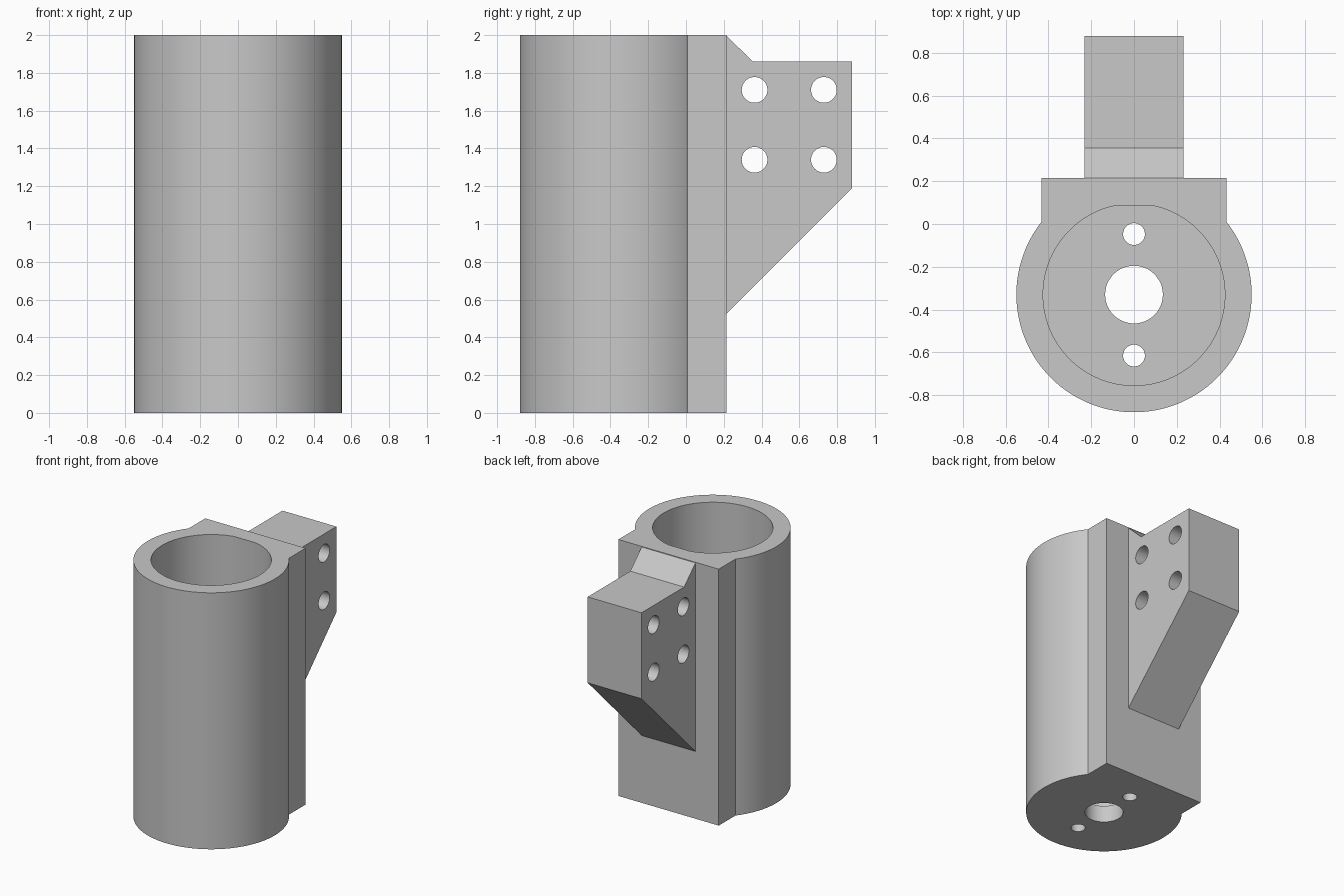
import bpy, bmesh, math
from mathutils import Vector

if "Cube" in bpy.data.objects:
    bpy.data.objects.remove(bpy.data.objects["Cube"], do_unlink=True)

grey = bpy.data.materials.new("plain grey")
grey.use_nodes = True
COLOUR = (0.58, 0.58, 0.58, 1.0)
grey.diffuse_color = COLOUR
grey.node_tree.nodes["Principled BSDF"].inputs["Base Color"].default_value = COLOUR

CY = -0.33                       # tube axis
R_OUT, R_BORE = 0.55, 0.425
BLOCK_X, BLOCK_Y = 0.433, 0.215  # rear mounting block
FLOOR = 0.13


def prism(name, points, direction):
    """Extrude a closed 3D outline along a direction."""
    bm = bmesh.new()
    face = bm.faces.new([bm.verts.new(p) for p in points])
    out = bmesh.ops.extrude_face_region(bm, geom=[face])
    moved = [g for g in out["geom"] if isinstance(g, bmesh.types.BMVert)]
    bmesh.ops.translate(bm, verts=moved, vec=Vector(direction))
    bmesh.ops.recalc_face_normals(bm, faces=bm.faces)
    mesh = bpy.data.meshes.new(name)
    bm.to_mesh(mesh)
    bm.free()
    mesh.materials.append(grey)
    obj = bpy.data.objects.new(name, mesh)
    bpy.context.collection.objects.link(obj)
    return obj


def circle(u, v, r, n):
    return [(u + r * math.cos(2 * math.pi * i / n),
             v + r * math.sin(2 * math.pi * i / n)) for i in range(n)]


def combine(target, tool, operation):
    """Apply a boolean and discard the tool object."""
    tool.hide_render = True
    mod = target.modifiers.new("boolean", 'BOOLEAN')
    mod.operation, mod.solver, mod.object = operation, 'EXACT', tool
    bpy.context.view_layer.update()
    graph = bpy.context.evaluated_depsgraph_get()
    mesh = bpy.data.meshes.new_from_object(target.evaluated_get(graph))
    target.modifiers.clear()
    target.data = mesh
    bpy.data.objects.remove(tool, do_unlink=True)


# Outer housing: round tube running into a square rear block
start = math.acos(BLOCK_X / R_OUT)
sweep = math.pi + 2 * start
N = 112
outline = [(R_OUT * math.cos(start - sweep * i / N),
            CY + R_OUT * math.sin(start - sweep * i / N), 0) for i in range(N + 1)]
outline += [(-BLOCK_X, BLOCK_Y, 0), (BLOCK_X, BLOCK_Y, 0)]
body = prism("tube_housing", outline, (0, 0, 2))

# Rear bracket with chamfered top and sloping underside
side = [(0.15, 0.525), (BLOCK_Y, 0.525), (0.88, 1.19), (0.88, 1.86),
        (0.355, 1.86), (BLOCK_Y, 1.995), (0.15, 1.995)]
bracket = prism("bracket", [(-0.232, y, z) for y, z in side], (0.464, 0, 0))
combine(body, bracket, 'UNION')

# Blind bore with a small flat at the rear
bore = [(x, min(y, 0.085), FLOOR) for x, y in circle(0, CY, R_BORE, 128)]
flat = [p for p in bore if p[1] >= 0.085]
ends = (min(flat), max(flat))
bore = [p for p in bore if p not in flat or p in ends]
combine(body, prism("bore_cutter", bore, (0, 0, 3)), 'DIFFERENCE')

# Floor holes
for y, r in ((CY, 0.135), (-0.047, 0.051), (-0.615, 0.051)):
    pts = [(a, b, -0.5) for a, b in circle(0, y, r, 48)]
    combine(body, prism("floor_hole_cutter", pts, (0, 0, 0.8)), 'DIFFERENCE')

# Bolt holes across the bracket
for y in (0.363, 0.73):
    for z in (1.34, 1.71):
        pts = [(-1, a, b) for a, b in circle(y, z, 0.068, 48)]
        combine(body, prism("bolt_hole_cutter", pts, (2, 0, 0)), 'DIFFERENCE')

# Smooth the round walls, keep the edges crisp
bpy.ops.object.select_all(action='DESELECT')
body.select_set(True)
bpy.context.view_layer.objects.active = body
bpy.ops.object.shade_smooth_by_angle(angle=math.radians(20))
